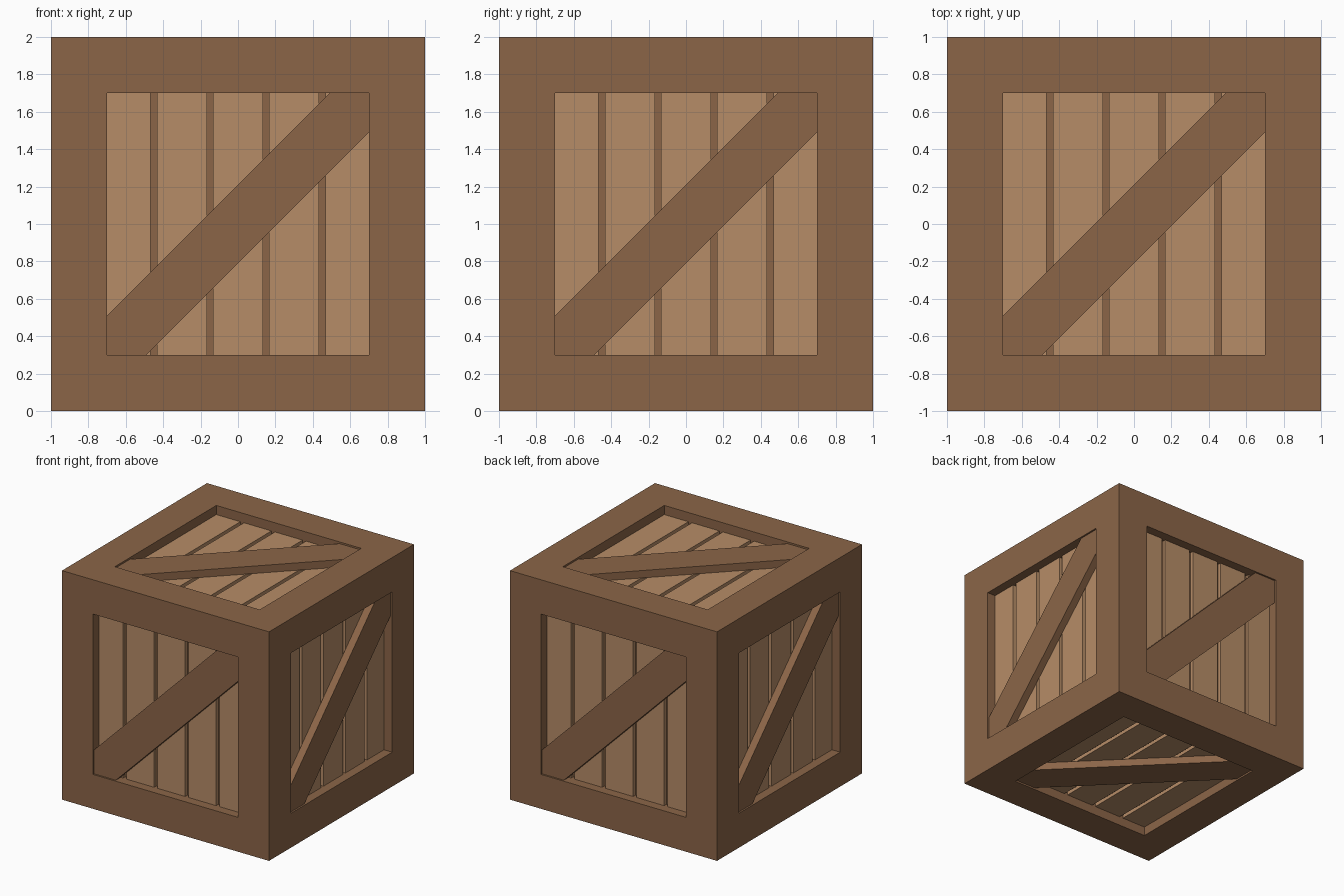
import bpy, bmesh
from math import radians
from mathutils import Matrix, Vector

if "Cube" in bpy.data.objects:
    bpy.data.objects.remove(bpy.data.objects["Cube"])

FRAME_W = 0.30      # width of frame boards
OPEN = 0.70         # half size of the recessed panel
CORE = 0.89         # distance from centre to the gap floor
PLANK = 0.92        # distance from centre to the plank surface
BRACE = 0.985       # distance from centre to the brace surface
CENTRE = Matrix.Translation((0, 0, 1))


def material(name, rgb):
    mat = bpy.data.materials.new(name)
    mat.diffuse_color = (*rgb, 1)
    mat.use_nodes = True
    mat.node_tree.nodes["Principled BSDF"].inputs["Base Color"].default_value = mat.diffuse_color
    return mat


dark = material("dark_wood", (0.26, 0.131, 0.064))
light = material("light_wood", (0.47, 0.264, 0.136))


def finish(bm, name, mat, matrix):
    bmesh.ops.recalc_face_normals(bm, faces=bm.faces)
    mesh = bpy.data.meshes.new(name)
    bm.to_mesh(mesh)
    bm.free()
    mesh.materials.append(mat)
    obj = bpy.data.objects.new(name, mesh)
    obj.matrix_world = matrix
    bpy.context.collection.objects.link(obj)


def prism(bm, outline, z0, z1):
    """Extrude a flat outline from z0 up to z1."""
    face = bm.faces.new([bm.verts.new((x, y, z0)) for x, y in outline])
    ext = bmesh.ops.extrude_face_region(bm, geom=[face])["geom"]
    verts = [v for v in ext if isinstance(v, bmesh.types.BMVert)]
    bmesh.ops.translate(bm, verts=verts, vec=(0, 0, z1 - z0))


# Frame: cube with a square recess sunk into every face
bm = bmesh.new()
bmesh.ops.create_cube(bm, size=2)
sides = list(bm.faces)
bmesh.ops.inset_individual(bm, faces=sides, thickness=FRAME_W, use_even_offset=True)
for f in bmesh.ops.extrude_discrete_faces(bm, faces=sides)["faces"]:
    outward = f.calc_center_median().normalized()
    bmesh.ops.translate(bm, verts=f.verts, vec=outward * (CORE - 1))
finish(bm, "crate_frame", dark, CENTRE)

# Orientation of each side, starting from the top panel
turns = {"top": Matrix.Identity(4), "bottom": Matrix.Rotation(radians(180), 4, 'X')}
for i, side in enumerate(("front", "right", "back", "left")):
    turns[side] = (Matrix.Rotation(radians(90 * i), 4, 'Z')
                   @ Matrix.Rotation(radians(90), 4, 'X'))

# Planks and diagonal brace on every side
seams = [-0.45, -0.15, 0.15, 0.45]
GAP = 0.017
lefts = [-OPEN] + [s + GAP for s in seams]
rights = [s - GAP for s in seams] + [OPEN]
E = 0.49
for side, turn in turns.items():
    bm = bmesh.new()
    for a, b in zip(lefts, rights):
        prism(bm, [(a, -OPEN), (b, -OPEN), (b, OPEN), (a, OPEN)], CORE, PLANK)
    finish(bm, side + "_planks", light, CENTRE @ turn)

    bm = bmesh.new()
    prism(bm, [(-OPEN, -OPEN), (-E, -OPEN), (OPEN, E),
               (OPEN, OPEN), (E, OPEN), (-OPEN, -E)], PLANK, BRACE)
    finish(bm, side + "_brace", dark, CENTRE @ turn)
